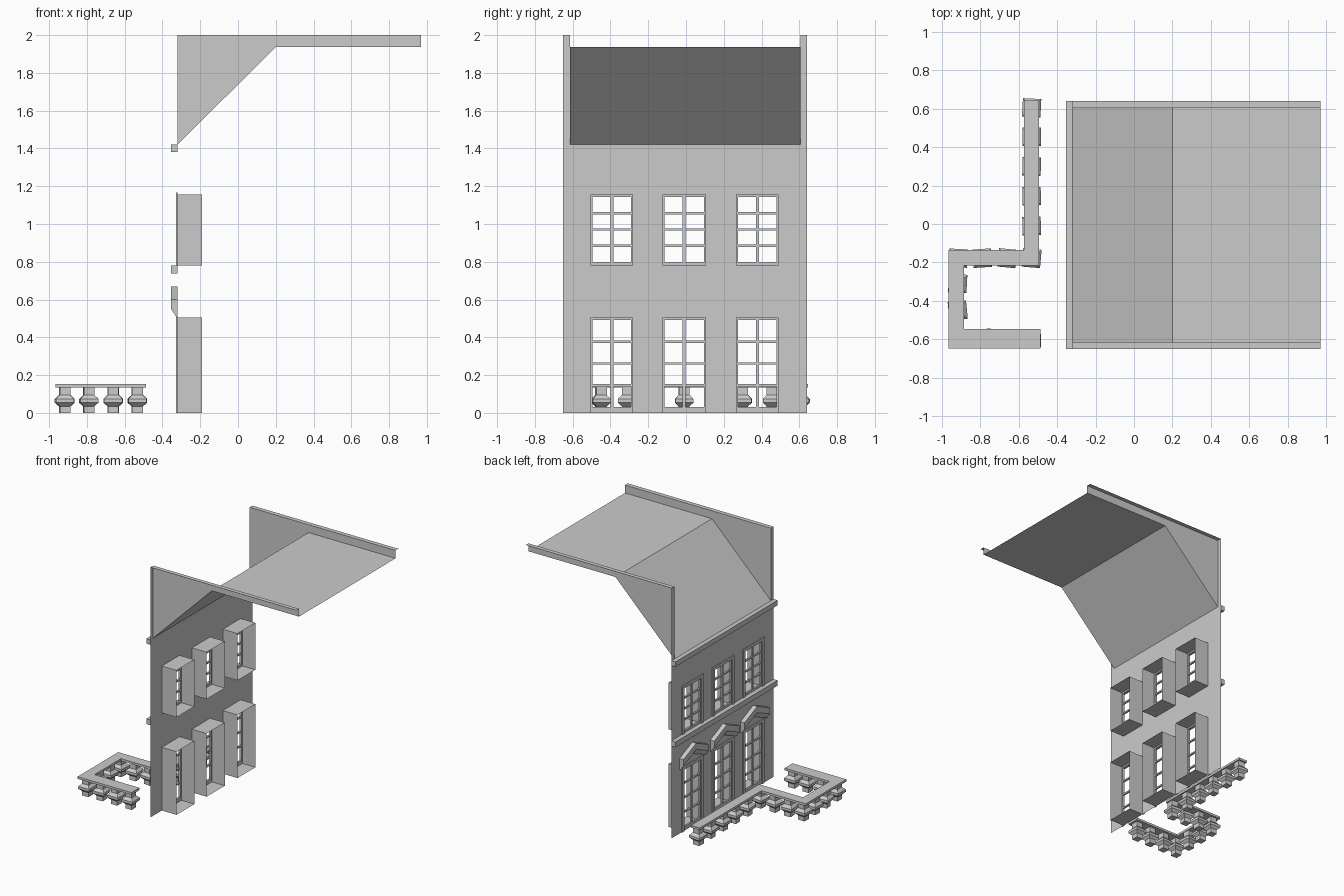
import bpy, bmesh, math, random
from mathutils import Matrix

if "Cube" in bpy.data.objects:
    bpy.data.objects.remove(bpy.data.objects["Cube"])

random.seed(3)
Y0, Y1 = -0.65, 0.64          # facade width
XW = -0.32                    # facade plane
WIN_Y = [(-0.505, -0.28), (-0.125, 0.105), (0.265, 0.49)]
WIN_Z = [(0.0, 0.505), (0.78, 1.155)]


def make(name, verts, faces):
    me = bpy.data.meshes.new(name)
    me.from_pydata(verts, [], faces)
    ob = bpy.data.objects.new(name, me)
    bpy.context.collection.objects.link(ob)
    return ob


def boxes(name, spans):
    """One object made of axis-aligned boxes (x0,x1,y0,y1,z0,z1)."""
    v, f = [], []
    for x0, x1, y0, y1, z0, z1 in spans:
        b = len(v)
        v += [(x, y, z) for x in (x0, x1) for y in (y0, y1) for z in (z0, z1)]
        f += [[b + i for i in q] for q in
              ((0, 1, 3, 2), (4, 6, 7, 5), (0, 4, 5, 1),
               (2, 3, 7, 6), (0, 2, 6, 4), (1, 5, 7, 3))]
    return make(name, v, f)


# Facade sheet with window openings
ys = [Y0] + [y for p in WIN_Y for y in p] + [Y1]
zs = [0, 0.505, 0.78, 1.155, 1.42]
v = [(XW, y, z) for y in ys for z in zs]
n = len(zs)
f = [(i * n + j, i * n + j + 1, (i + 1) * n + j + 1, (i + 1) * n + j)
     for i in range(len(ys) - 1) for j in range(n - 1)
     if not (i % 2 == 1 and j % 2 == 0)]
make("facade_wall", v, f)

# Windows: reveal box, raised surround and glazing bars
for (z0, z1), floor in zip(WIN_Z, ("lower", "upper")):
    for k, (a, b) in enumerate(WIN_Y):
        ring = [(a, z0), (b, z0), (b, z1), (a, z1)]
        v = [(x, y, z) for x in (XW, -0.19) for y, z in ring]
        make(f"{floor}_window_reveal_{k}", v,
             [(i, (i + 1) % 4, (i + 1) % 4 + 4, i + 4) for i in range(4)])
        xs = (-0.327, XW)
        t = 0.022
        top = z1 + 0.012
        boxes(f"{floor}_window_surround_{k}", [
            (*xs, a - t, a + 0.004, z0, top), (*xs, b - 0.004, b + t, z0, top),
            (*xs, a, b, z1 - 0.012, top)])
        xs = (-0.318, -0.304)
        bottom = z0 + (0.03 if floor == "lower" else 0.018)
        h = z1 - 0.012
        c = (a + b) / 2
        bars = [(*xs, a, a + 0.01, z0, z1), (*xs, b - 0.01, b, z0, z1),
                (*xs, c - 0.008, c + 0.008, z0, z1),
                (*xs, a, b, z0, bottom), (*xs, a, b, h, z1)]
        for r in (1, 2, 3):
            z = bottom + (h - bottom) * r / 4
            bars.append((*xs, a, b, z - 0.006, z + 0.006))
        boxes(f"{floor}_window_bars_{k}", bars)

# Gabled pediments over the lower windows
prof = [(XW, 0.51), (-0.327, 0.51), (-0.355, 0.55), (-0.355, 0.60), (XW, 0.60)]
m = len(prof)
for k, (a, b) in enumerate(WIN_Y):
    c = (a + b) / 2
    v = [(x, y, z + dz) for y, dz in ((c - 0.16, 0), (c, 0.07), (c + 0.16, 0))
         for x, z in prof]
    f = [(s * m + i, s * m + (i + 1) % m, (s + 1) * m + (i + 1) % m, (s + 1) * m + i)
         for s in (0, 1) for i in range(m)]
    f += [tuple(range(m)), tuple(range(2 * m, 3 * m))]
    make(f"pediment_{k}", v, f)

# String course and eaves cornice
boxes("string_course", [(-0.355, XW, Y0, Y1, 0.737, 0.78)])
boxes("eaves_cornice", [(-0.355, XW, Y0, Y1, 1.38, 1.42)])

# Roof: sloping sheet then flat sheet
YA, YB = -0.615, 0.605
v = [(x, y, z) for x, z in ((XW, 1.42), (0.2, 1.937), (0.97, 1.937)) for y in (YA, YB)]
make("roof", v, [(0, 1, 3, 2), (2, 3, 5, 4)])

# Side parapets: inner face, coping and front strip, open on the outer side
side = [(XW, 1.42), (0.2, 1.937), (0.97, 1.937), (0.97, 2.0), (XW, 2.0)]
for name, yi, yo in (("parapet_front", YA, Y0), ("parapet_back", YB, Y1)):
    v = [(x, yi, z) for x, z in side]
    v += [(0.97, yo, 2.0), (XW, yo, 2.0), (XW, yo, 1.42)]
    make(name, v, [(0, 1, 2, 3, 4), (4, 3, 5, 6), (0, 4, 6, 7)])

# Balustrade handrail
Z = (0.135, 0.153)
rail = boxes("handrail", [
    (-0.573, -0.495, -0.135, 0.645, *Z), (-0.965, -0.495, -0.215, -0.135, *Z),
    (-0.965, -0.885, -0.548, -0.215, *Z), (-0.965, -0.488, -0.648, -0.548, *Z)])

# Square balusters, each slightly turned
spots = [(-0.533, y) for y in (0.605, 0.455, 0.3, 0.145, -0.01)]
spots += [(x, -0.178) for x in (-0.533, -0.66, -0.79, -0.915)]
spots += [(-0.918, y) for y in (-0.31, -0.45)]
spots += [(x, -0.595) for x in (-0.915, -0.79, -0.66, -0.533)]
shape = [(0.028, 0), (0.028, 0.035), (0.048, 0.054), (0.048, 0.074),
         (0.028, 0.095), (0.028, 0.137)]
for k, (x, y) in enumerate(spots):
    turn = Matrix.Rotation(random.uniform(-0.1, 0.1), 4, 'Z')
    v = [(sx * r, sy * r, z) for r, z in shape
         for sx, sy in ((-1, -1), (1, -1), (1, 1), (-1, 1))]
    f = [(s * 4 + i, s * 4 + (i + 1) % 4, s * 4 + 4 + (i + 1) % 4, s * 4 + 4 + i)
         for s in range(len(shape) - 1) for i in range(4)]
    f += [(3, 2, 1, 0), (20, 21, 22, 23)]
    ob = make(f"baluster_{k}", v, f)
    ob.matrix_world = Matrix.Translation((x, y, 0)) @ turn

# Consistent normals on every part
for ob in bpy.data.objects:
    bm = bmesh.new()
    bm.from_mesh(ob.data)
    bmesh.ops.recalc_face_normals(bm, faces=bm.faces)
    bm.to_mesh(ob.data)
    bm.free()
